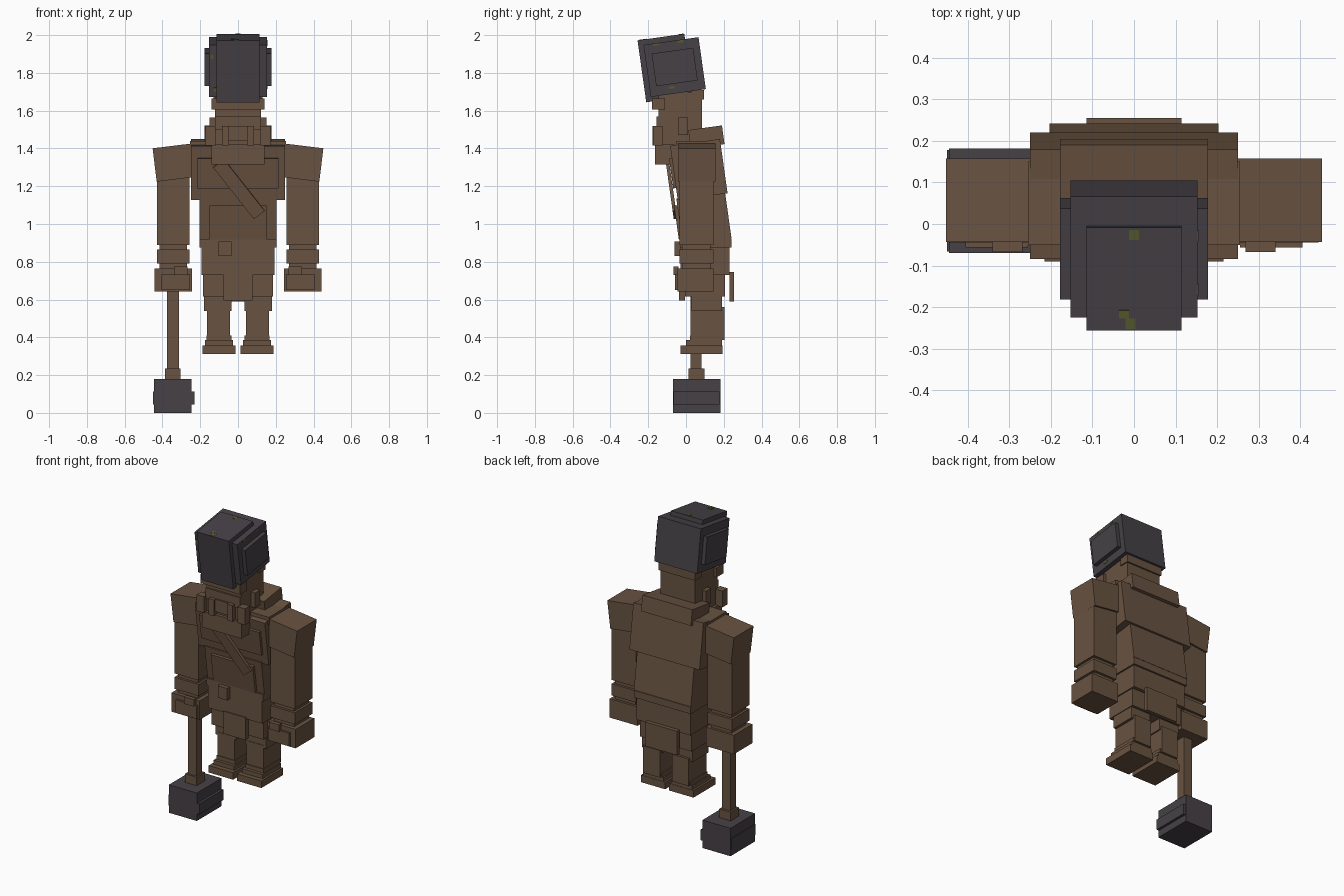
import bpy
from math import radians
from mathutils import Matrix, Vector


def material(name, rgb):
    m = bpy.data.materials.new(name)
    m.diffuse_color = (*rgb, 1)
    return m


BROWN = material("brown leather", (0.140, 0.086, 0.053))
IRON = material("dark iron", (0.061, 0.053, 0.062))
MOSS = material("moss green", (0.095, 0.105, 0.028))


def box(name, x, y, z, mat=BROWN, matrix=None):
    """Box from (min, max) ranges, optionally placed by a matrix."""
    c = Vector([(r[0] + r[1]) / 2 for r in (x, y, z)])
    s = [r[1] - r[0] for r in (x, y, z)]
    bpy.ops.mesh.primitive_cube_add(size=1)
    o = bpy.context.object
    o.name = o.data.name = name
    place = Matrix.Translation(c) @ Matrix.Diagonal((*s, 1))
    o.data.transform(matrix @ place if matrix else place)
    o.data.materials.append(mat)
    return o


def pair(name, x, y, z, mat=BROWN, matrix=None):
    """Box on the +x side and its mirror image."""
    for side, sx in (("right", 1), ("left", -1)):
        o = box(f"{side}_{name}", x, y, z, mat, matrix)
        if sx < 0:
            o.data.transform(Matrix.Diagonal((-1, 1, 1, 1)))
            o.data.flip_normals()


def sym(w):
    return (-w, w)


def frame(x, y, z, angle, axis='X'):
    return Matrix.Translation((x, y, z)) @ Matrix.Rotation(radians(angle), 4, axis)


# Helmet, leaning forward
H = frame(0, -0.06, 1.831, 8)
box("helmet", sym(0.153), sym(0.147), sym(0.139), IRON, H)
box("helmet_ridge", sym(0.114), (-0.175, 0.075), (-0.164, 0.167), IRON, H)
pair("helmet_cheek", (0.15, 0.178), sym(0.111), sym(0.087), IRON, H)

# Moss specks on the helmet
for x, y, w, d in ((0, 0.058, 0.012, 0.012), (-0.024, -0.135, 0.012, 0.01),
                   (-0.008, -0.158, 0.012, 0.013)):
    box("moss_top", (x - w, x + w), (y - d, y + d), (0.167, 0.169), MOSS, H)
for x, z in ((-0.138, 0.075), (-0.12, -0.1)):
    box("moss_front", (x - 0.008, x + 0.008), (-0.149, -0.147),
        (z - 0.01, z + 0.01), MOSS, H)
for y, z in ((-0.08, 0.132), (0.05, 0.13), (-0.03, -0.105)):
    box("moss_side", (0.153, 0.155), (y - 0.014, y + 0.014),
        (z - 0.006, z + 0.006), MOSS, H)

# Face, ears and beard
box("face", sym(0.123), (-0.145, 0.085), (1.41, 1.70))
box("brow_band", sym(0.14), (-0.18, -0.11), (1.605, 1.665))
box("nape_band", sym(0.13), (0.03, 0.095), (1.66, 1.71))
box("upper_lip", sym(0.123), (-0.155, -0.14), (1.50, 1.57))
box("nose", sym(0.05), (-0.165, -0.14), (1.44, 1.52))
pair("ear", (0.12, 0.15), (-0.042, 0.01), (1.47, 1.565))
pair("moustache", (0.048, 0.085), (-0.178, -0.13), (1.415, 1.52))
pair("whisker", (0.12, 0.172), (-0.175, -0.125), (1.415, 1.52))
box("beard", sym(0.14), (-0.165, -0.06), (1.315, 1.42))

# Torso, leaning forward
U = frame(0, 0.068, 1.288, 8)
box("chest", sym(0.25), sym(0.133), sym(0.145), BROWN, U)
box("chest_plate", sym(0.215), (-0.148, -0.13), (-0.08, 0.08), BROWN, U)
L = frame(0, 0.095, 1.028, 8)
box("belly", sym(0.203), sym(0.13), sym(0.125), BROWN, L)
box("belly_plate", sym(0.15), (-0.147, -0.128), (-0.09, 0.09), BROWN, L)
box("back_collar", sym(0.178), sym(0.09), sym(0.05), BROWN,
    frame(0, 0.108, 1.46, 8))
box("shoulder_yoke", sym(0.255), (-0.05, 0.15), (1.39, 1.44))
box("neck", sym(0.12), (-0.08, 0.08), (1.36, 1.45))
box("diagonal_strap", sym(0.175), sym(0.009), sym(0.036), BROWN,
    frame(0.005, -0.078, 1.185, 8) @ Matrix.Rotation(radians(52), 4, 'Y'))

# Hips, pouch and cloth flaps
box("hips", sym(0.193), (-0.03, 0.23), (0.73, 0.92))
box("belt", sym(0.203), (-0.033, 0.242), (0.875, 0.92))
box("lower_hips", sym(0.185), (-0.005, 0.207), (0.615, 0.73))
box("belt_pouch", (-0.102, -0.035), (-0.06, -0.02), (0.83, 0.907))
box("front_flap", sym(0.078), (-0.036, -0.004), (0.595, 0.74))
box("rear_flap", sym(0.114), (0.23, 0.255), (0.59, 0.745))

# Legs and boots
pair("upper_leg", (0.035, 0.18), (0.028, 0.19), (0.54, 0.63))
pair("lower_leg", (0.043, 0.163), (0.025, 0.205), (0.385, 0.56))
pair("boot_cuff", (0.027, 0.175), (0.0, 0.19), (0.355, 0.385))
pair("boot_trim", (0.035, 0.168), (0.02, 0.195), (0.385, 0.41))
pair("boot", (0.014, 0.188), (-0.03, 0.192), (0.313, 0.358))

# Arms and hands
pair("shoulder", sym(0.104), (-0.043, 0.157), sym(0.089), BROWN,
     frame(0.338, 0, 1.325, 7, 'Y'))
pair("arm", (0.256, 0.43), (-0.035, 0.145), (0.89, 1.32))
pair("wrist", (0.27, 0.415), (-0.02, 0.13), (0.75, 0.9))
pair("bracer", (0.256, 0.43), (-0.035, 0.145), (0.79, 0.865))
pair("hand", (0.243, 0.443), (-0.045, 0.145), (0.643, 0.765))
pair("knuckles", (0.255, 0.405), (-0.057, -0.04), (0.65, 0.735))
pair("thumb", (0.268, 0.34), (-0.067, -0.04), (0.73, 0.775))

# Hammer hanging from the left hand
box("hammer_handle", (-0.375, -0.313), (0.025, 0.082), (0.17, 0.66))
box("hammer_collar", (-0.387, -0.304), (0.013, 0.097), (0.17, 0.235))
box("hammer_head", (-0.445, -0.245), (-0.07, 0.182), (0, 0.18), IRON)
box("hammer_band", (-0.449, -0.229), (-0.066, 0.178), (0.045, 0.113), IRON)
